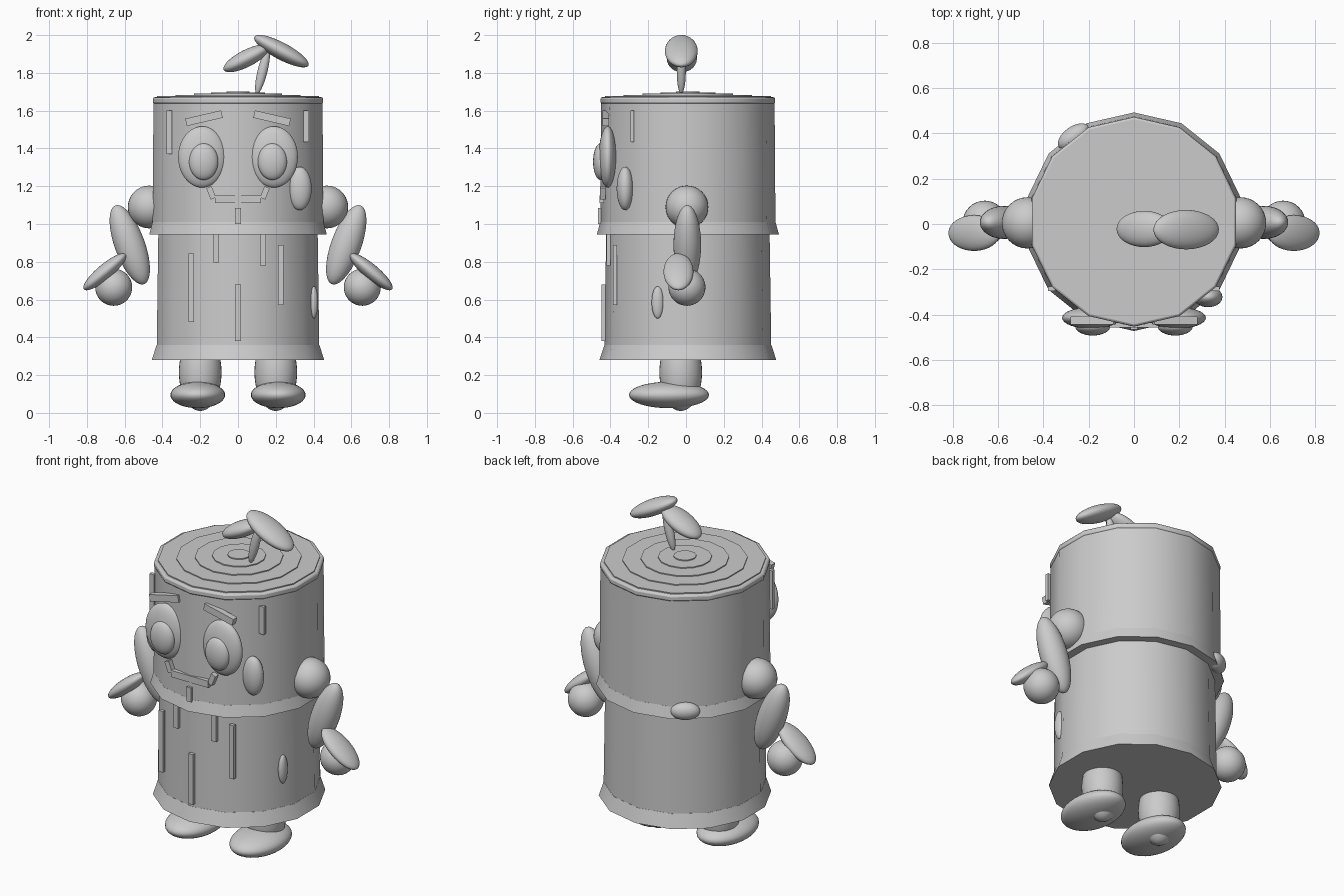
import bpy, math

SIDES = 14
CY = 0.01  # body axis in y

grey = bpy.data.materials.new("light grey")
grey.diffuse_color = (0.6, 0.6, 0.6, 1)


def finish(name, angle=40):
    ob = bpy.context.object
    ob.name = name
    ob.data.materials.append(grey)
    bpy.ops.object.shade_smooth_by_angle(angle=math.radians(angle))
    return ob


def blob(name, loc, radii, tilt=0, turn=0):
    """Stretched sphere, tilted in the front plane (degrees)."""
    bpy.ops.mesh.primitive_uv_sphere_add(segments=32, ring_count=20, location=loc)
    ob = bpy.context.object
    ob.scale = radii
    ob.rotation_euler = (0, -math.radians(tilt), math.radians(turn))
    return finish(name)


def box(name, loc, size, tilt=0):
    bpy.ops.mesh.primitive_cube_add(size=1, location=loc)
    ob = bpy.context.object
    ob.scale = size
    ob.rotation_euler = (0, -math.radians(tilt), 0)
    return finish(name, 30)


def drum(name, z0, z1, r0, r1):
    """Fourteen-sided tapered drum."""
    bpy.ops.mesh.primitive_cone_add(vertices=SIDES, radius1=r0, radius2=r1, depth=z1 - z0,
                                    location=(0, CY, (z0 + z1) / 2))
    return finish(name)


# Trunk and its rims
drum("lower_trunk", 0.30, 1.0, 0.442, 0.432)
drum("base_rim", 0.28, 0.36, 0.468, 0.442)
drum("upper_trunk", 0.96, 1.64, 0.464, 0.459)
drum("middle_rim", 0.945, 1.01, 0.482, 0.464)
top = drum("top_rim", 1.635, 1.672, 0.462, 0.462)
bev = top.modifiers.new("bevel", 'BEVEL')
bev.width, bev.segments = 0.01, 2

# Growth rings stepping up on the cut top
for i, r in enumerate((0.44, 0.34, 0.24, 0.146, 0.062)):
    drum(f"growth_ring_{i + 1}", 1.66, 1.678 + 0.006 * i, r, r)

# Paired parts
for s, side in ((-1, "left"), (1, "right")):
    blob(f"{side}_leg", (s * 0.2, -0.028, 0.215), (0.113, 0.113, 0.205))
    blob(f"{side}_foot", (s * 0.213, -0.09, 0.095), (0.145, 0.212, 0.07))
    blob(f"{side}_shoulder", (s * 0.47, 0.005, 1.09), (0.113, 0.113, 0.113))
    blob(f"{side}_arm", (s * 0.573, 0.007, 0.89), (0.08, 0.073, 0.222), -s * 20)
    blob(f"{side}_hand", (s * 0.658, 0.005, 0.665), (0.098, 0.098, 0.098))
    blob(f"{side}_hand_leaf", (s * 0.705, -0.04, 0.747), (0.145, 0.079, 0.04), -s * 40)
    blob(f"{side}_eye", (s * 0.19, -0.414, 1.355), (0.127, 0.048, 0.162))
    blob(f"{side}_pupil", (s * 0.182, -0.452, 1.33), (0.077, 0.04, 0.097))
    box(f"{side}_brow", (s * 0.18, -0.425, 1.56), (0.195, 0.036, 0.04), -s * 13)
    box(f"{side}_mouth_corner", (s * 0.142, -0.44, 1.165), (0.03, 0.03, 0.065), s * -22)

# Mouth bar
box("mouth", (0, -0.445, 1.132), (0.245, 0.024, 0.04))

# Bark strips: x, y, bottom, top
for i, (x, y, z0, z1) in enumerate((
        (-0.364, -0.285, 1.37, 1.60), (0.362, -0.285, 1.435, 1.60),
        (0.0, -0.455, 1.0, 1.085), (-0.247, -0.366, 0.48, 0.845),
        (-0.116, -0.413, 0.795, 0.945), (0.132, -0.41, 0.78, 0.945),
        (0.227, -0.376, 0.57, 0.89), (0.0, -0.437, 0.38, 0.68))):
    box(f"bark_strip_{i + 1}", (x, y, (z0 + z1) / 2), (0.03, 0.02, z1 - z0))

# Knots on the bark
blob("face_knot", (0.327, -0.322, 1.188), (0.063, 0.045, 0.115))
blob("belly_knot", (0.402, -0.15, 0.585), (0.022, 0.032, 0.085))
blob("back_knot", (-0.265, 0.385, 0.985), (0.08, 0.045, 0.05), 0, 35)

# Sprout on top
blob("sprout_stem", (0.13, -0.025, 1.81), (0.026, 0.024, 0.125), -14)
blob("sprout_leaf_small", (0.045, -0.022, 1.877), (0.135, 0.08, 0.045), 27)
blob("sprout_leaf_large", (0.23, -0.025, 1.915), (0.162, 0.087, 0.045), -28)
